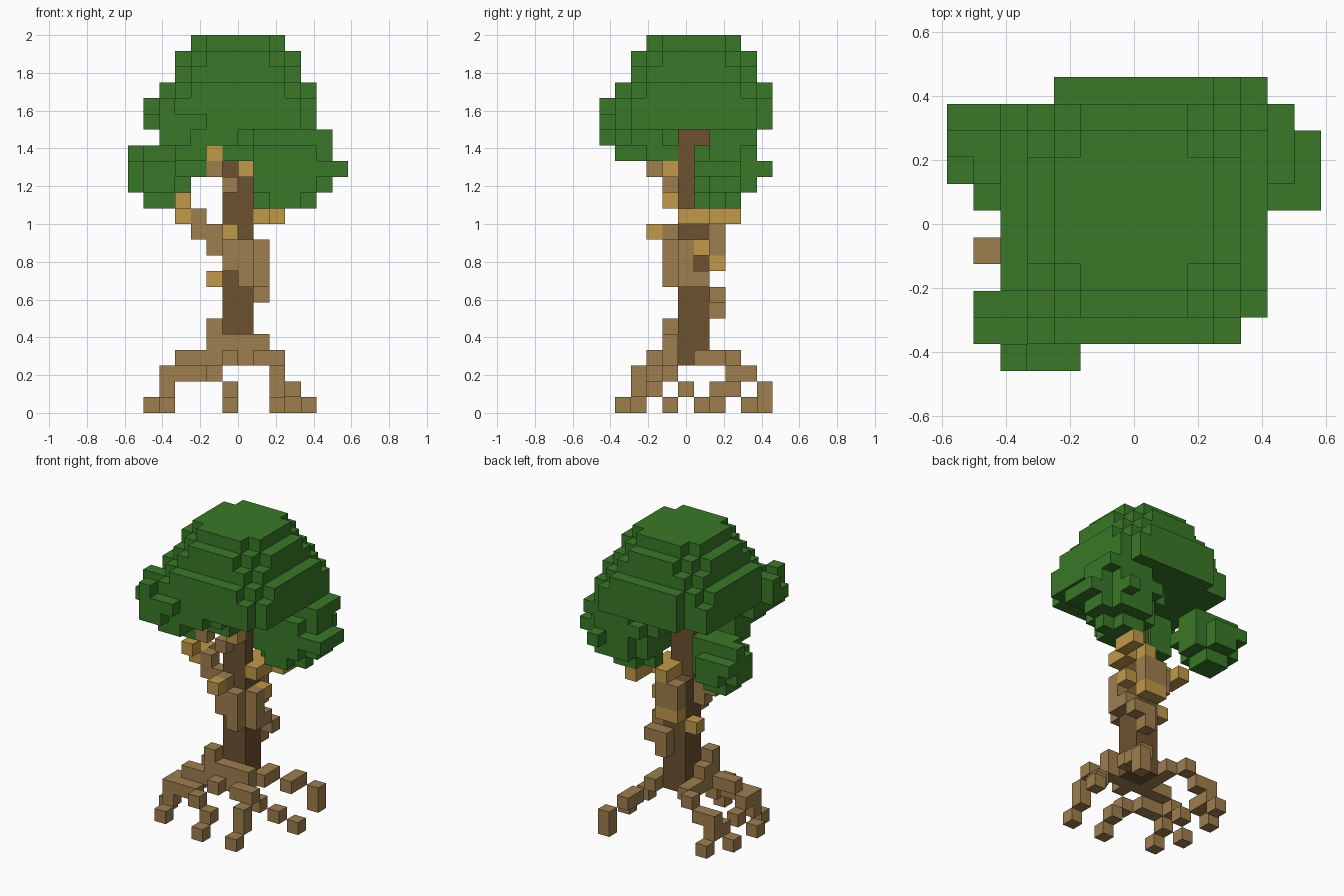
import bpy
import bmesh
import math
from mathutils import Vector

old = bpy.data.objects.get("Cube")
if old:
    bpy.data.objects.remove(old, do_unlink=True)

UNIT = 1 / 12  # edge length of one block
occupied = set()  # cells already claimed by a part


def make_material(name, color):
    mat = bpy.data.materials.new(name)
    mat.use_nodes = True
    mat.diffuse_color = (*color, 1)
    shader = mat.node_tree.nodes["Principled BSDF"]
    shader.inputs["Base Color"].default_value = (*color, 1)
    shader.inputs["Roughness"].default_value = 0.9
    return mat


leaf = make_material("leaf green", (0.041, 0.19, 0.021))
dark = make_material("dark heartwood", (0.152, 0.085, 0.03))
bark = make_material("brown bark", (0.345, 0.21, 0.078))
pale = make_material("pale wood", (0.53, 0.32, 0.068))


def box(xs, ys, zs):
    """All cells in three inclusive ranges; a single number is one cell."""
    spans = [(s, s) if isinstance(s, int) else s for s in (xs, ys, zs)]
    rx, ry, rz = [range(a, b + 1) for a, b in spans]
    return {(x, y, z) for x in rx for y in ry for z in rz}


def rounded(xs, ys, z):
    """One rectangular layer without its four corner cells."""
    return box(xs, ys, z) - {(x, y, z) for x in xs for y in ys}


def disc(half, cut, z):
    """Square layer with stepped corners."""
    cells = set()
    for x in range(-half, half):
        for y in range(1 - half, half + 1):
            from_edge_x = min(x + half, half - 1 - x)
            from_edge_y = min(y + half - 1, half - y)
            if from_edge_x + from_edge_y >= cut:
                cells.add((x, y, z))
    return cells


def build(name, cells, mat):
    """Skin the outside of a group of blocks and merge flat areas."""
    cells = set(cells) - occupied
    occupied.update(cells)
    bm = bmesh.new()
    verts = {}

    def vert(p):
        key = tuple(round(c * 2) for c in p)
        if key not in verts:
            verts[key] = bm.verts.new(p * UNIT)
        return verts[key]

    for cell in sorted(cells):
        center = Vector(cell) + Vector((0.5, 0, 0.5))
        for axis in range(3):
            for sign in (-1, 1):
                near = list(cell)
                near[axis] += sign
                if tuple(near) in cells:
                    continue
                n, u, v = Vector(), Vector(), Vector()
                n[axis] = sign / 2
                u[(axis + 1) % 3] = 0.5
                v[(axis + 2) % 3] = sign / 2
                corners = (n - u - v, n + u - v, n + u + v, n - u + v)
                bm.faces.new([vert(center + c) for c in corners])
    bmesh.ops.dissolve_limit(bm, angle_limit=math.radians(1),
                             verts=bm.verts[:], edges=bm.edges[:])
    mesh = bpy.data.meshes.new(name)
    bm.to_mesh(mesh)
    bm.free()
    mesh.materials.append(mat)
    obj = bpy.data.objects.new(name, mesh)
    bpy.context.collection.objects.link(obj)


# Trunk core, leaning into a thin upper stem
build("trunk_core",
      box((-1, 0), (0, 1), (3, 11)) | box((-1, 0), 0, (12, 16))
      | box((-1, 0), (0, 1), 17), dark)

# Bark plates and thick branch stubs around the core
build("trunk_bark",
      box((-1, 0), -1, (9, 10)) | box(0, -1, 8) | box(-1, -1, 11)
      | box(1, 0, (8, 10)) | box(1, 1, 8) | box(0, 2, (6, 7)) | box(1, 2, 7)
      | box((-1, 0), 2, (10, 11)) | box((-1, 1), -1, (3, 4))
      | box(-2, -1, (4, 5)) | box(-2, 0, (3, 4)), bark)
build("left_branch", box(-2, 0, (10, 11)) | box(-3, 0, (11, 12)), bark)
build("front_branch", box(-1, -1, 14) | box(-2, -2, 15), bark)

# Pale wood tips
build("branch_tips",
      box(-2, 1, 8) | box(-1, -2, 11) | box(1, 1, 10) | box(-1, 2, 9)
      | box(0, 2, 9) | box(1, (0, 1), 12) | box(2, (2, 3), 12)
      | box(0, (1, 2), 12) | box(-4, (0, 1), 12) | box(-4, -1, 13)
      | box(0, -1, 15) | box(-2, -2, 16), pale)

# Roots stepping down to the ground
roots = {
    "root_west": [(-2, -1, 3), (-3, -1, 3), (-4, -1, 3), (-5, -1, 2),
                  (-5, 0, 1), (-6, -1, 0)],
    "root_front_west": [(-3, -2, 2), (-4, -2, 2), (-5, -2, 2),
                        (-5, -2, 1), (-5, -3, 0)],
    "root_front": [(-1, -2, 3), (-2, -3, 2), (-1, -3, 1), (-1, -4, 0)],
    "root_front_east": [(1, -2, 3), (2, -2, 3), (2, -3, 2),
                        (2, -3, 1), (2, -4, 0)],
    "root_east": [(1, 1, 3), (2, -1, 2), (3, 0, 1), (4, 1, 0)],
    "root_back_east": [(1, 2, 3), (2, 3, 2), (2, 4, 2),
                       (3, 5, 1), (3, 5, 0)],
    "root_back_west": [(-2, 1, 3), (-2, 2, 3), (-3, 3, 3), (-4, 3, 2),
                       (-5, 3, 2), (-5, 3, 1), (-5, 4, 0)],
    "root_back": [(-5, 2, 1), (-6, 2, 0)],
}
for root_name, path in roots.items():
    build(root_name, path, bark)

# Main crown: a stepped dome with a flat underside
crown = set()
for z, half, cut in ((18, 5, 1), (19, 5, 1), (20, 5, 2),
                     (21, 4, 1), (22, 4, 2), (23, 3, 1)):
    crown |= disc(half, cut, z)
crown -= box(-4, 5, (18, 19))

# Front leaf clump hanging below the crown, open around the branch tip
crown |= (box((-4, -3), (-2, -1), 15) | box((-4, -3), (-4, -1), 16)
          | box((-1, 0), (-2, -1), 16) | rounded((-5, 0), (-4, -1), 17)
          | box((-5, -4), (-5, -4), 17) | box((-5, -3), -5, 18)
          | box(-5, -5, 19) | box((-6, -5), (-4, -3), 18)
          | box((-6, -5), -3, 19))

# East leaf clump
crown |= (rounded((1, 4), (1, 3), 13) | rounded((1, 5), (1, 4), 14)
          | rounded((1, 5), (1, 4), 15) | box(6, (1, 3), 15)
          | box(1, 1, (14, 16)) | box(5, 1, 15)
          | box(4, (4, 5), 15) | rounded((0, 5), (1, 4), 16)
          | box((1, 5), (2, 3), 17) | box((2, 5), 4, 17))
build("leaf_crown", crown, leaf)

# West leaf clump, separate from the crown
build("west_leaf_clump",
      box((-6, -5), (2, 3), 13) | rounded((-7, -4), (1, 4), 14)
      | rounded((-7, -4), (1, 4), 15) | box(-7, 4, 15) | box(-4, 1, 15)
      | box((-6, -4), (2, 3), 16) | box(-7, 3, 16), leaf)
